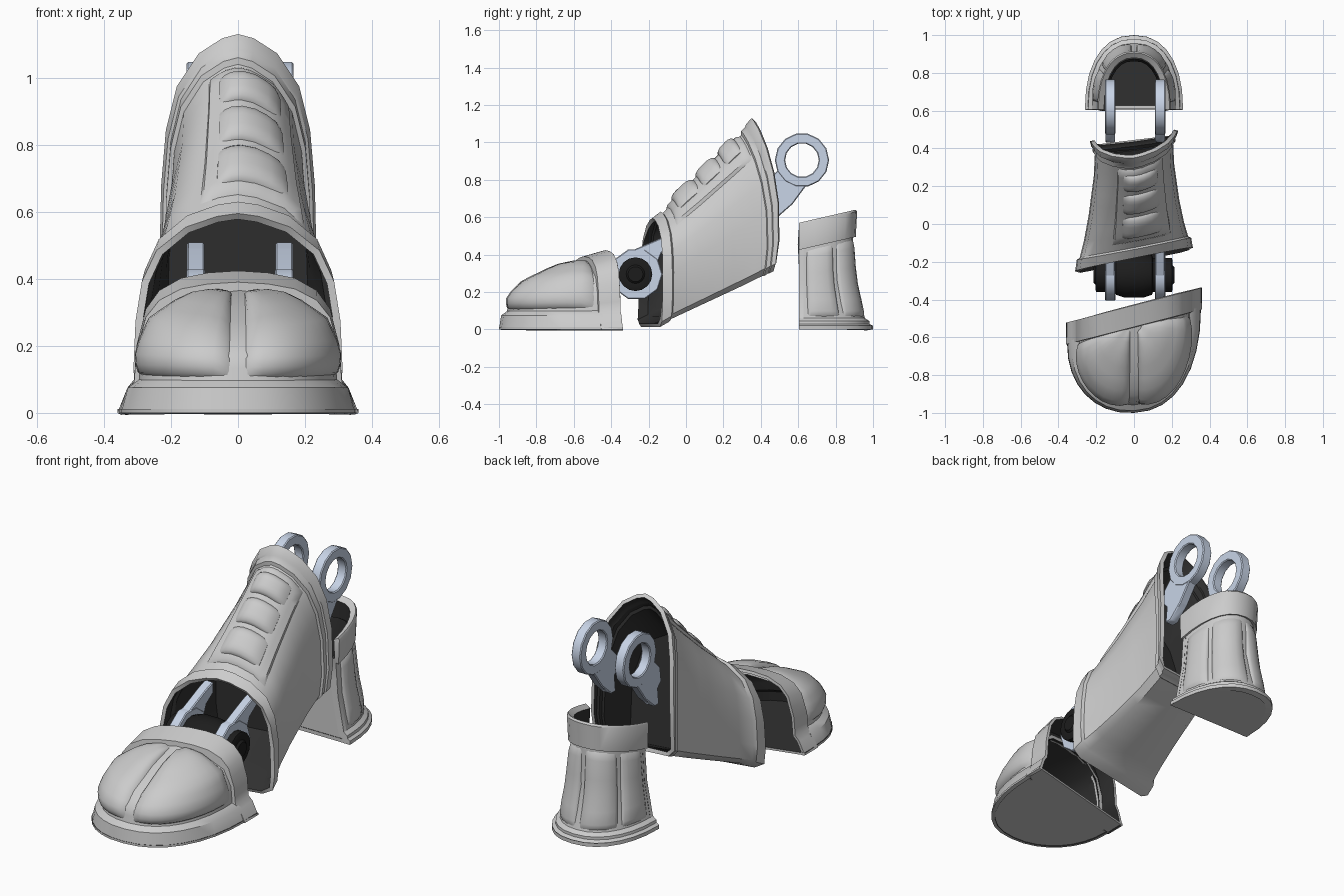
import bpy, bmesh
from math import sin, cos, pi, radians
from mathutils import Vector

if "Cube" in bpy.data.objects:
    bpy.data.objects.remove(bpy.data.objects["Cube"])


def material(name, rgb):
    m = bpy.data.materials.new(name)
    m.diffuse_color = (*rgb, 1)
    m.use_nodes = True
    m.node_tree.nodes["Principled BSDF"].inputs["Base Color"].default_value = m.diffuse_color
    return m


DARK = material("dark_lining", (0.03, 0.03, 0.03))
BLACK = material("black_rubber", (0.012, 0.012, 0.012))
STEEL = material("blue_steel", (0.58, 0.66, 0.8))


def interp(rows, t):
    """Piecewise linear lookup; each row is (t, values...)."""
    for a, b in zip(rows, rows[1:]):
        if t <= b[0] or b is rows[-1]:
            k = (t - a[0]) / (b[0] - a[0])
            return [p + (q - p) * k for p, q in zip(a[1:], b[1:])]


def span(a, b, n):
    return [a + (b - a) * i / n for i in range(n + 1)]


def finish(name, bm, mats=(), thick=0, angle=38):
    me = bpy.data.meshes.new(name)
    bm.to_mesh(me)
    bm.free()
    ob = bpy.data.objects.new(name, me)
    bpy.context.collection.objects.link(ob)
    for m in mats:
        me.materials.append(m)
    if thick:
        mod = ob.modifiers.new("wall", 'SOLIDIFY')
        mod.thickness, mod.offset, mod.material_offset = thick, -1, 1
        bpy.context.view_layer.objects.active = ob
        bpy.ops.object.modifier_apply(modifier=mod.name)
    ob.data.shade_smooth()
    ob.data.set_sharp_from_angle(angle=radians(angle))
    return ob


def grid(name, f, us, vs, centre=None, mats=(), thick=0):
    """Surface f(u, v) sampled on a grid, facing away from centre."""
    bm = bmesh.new()
    rows = [[bm.verts.new(f(u, v)) for v in vs] for u in us]
    for r, s in zip(rows, rows[1:]):
        for j in range(len(vs) - 1):
            bm.faces.new((r[j], r[j + 1], s[j + 1], s[j]))
    bmesh.ops.remove_doubles(bm, verts=bm.verts, dist=1e-4)
    bm.normal_update()
    if centre is None:
        bmesh.ops.recalc_face_normals(bm, faces=bm.faces)
    elif sum(fc.normal.dot(fc.calc_center_median() - centre) * fc.calc_area() for fc in bm.faces) < 0:
        bmesh.ops.reverse_faces(bm, faces=bm.faces)
    return finish(name, bm, mats, thick)


def pillow(name, f, u0, u1, v0, v1, h, centre, n=10, sink=0.008, power=0.5, squash=None):
    """Padded panel that bulges from the surface f between the given limits."""
    def g(a, b):
        u, v, e = u0 + (u1 - u0) * a, v0 + (v1 - v0) * b, 1e-3
        p = f(u, v)
        nrm = (f(u + e, v) - f(u - e, v)).cross(f(u, v + e) - f(u, v - e)).normalized()
        if nrm.dot(p - centre) < 0:
            nrm.negate()
        bump = max(0, (1 - (2 * a - 1) ** 4) * (1 - (2 * b - 1) ** 4)) ** power
        p = p + nrm * (h * bump - sink)
        return squash(p) if squash else p
    ts = [0, 0.03] + span(0.1, 0.9, n - 4) + [0.97, 1]
    return grid(name, g, ts, ts, centre)


def prism(name, pts, push, mats=(), bevel=0):
    bm = bmesh.new()
    face = bm.faces.new([bm.verts.new(p) for p in pts])
    top = bmesh.ops.extrude_face_region(bm, geom=[face])['geom']
    bmesh.ops.translate(bm, verts=[v for v in top if isinstance(v, bmesh.types.BMVert)], vec=push)
    bmesh.ops.recalc_face_normals(bm, faces=bm.faces)
    if bevel:
        bmesh.ops.bevel(bm, geom=bm.edges[:], offset=bevel, segments=1, affect='EDGES')
    if len(mats) > 1:                       # lining colour on the upper side
        bm.normal_update()
        for fc in bm.faces:
            fc.material_index = int(fc.normal.z > .5)
    return finish(name, bm, mats)


def soft(x, k=0.9):
    return (1 if x >= 0 else -1) * abs(x) ** k


SHELL = (None, DARK)

# Toe cap: dome, raised rear band, padded panels, floor
TOE = [(0, 1, 0, 1, 0), (.15, .93, .075, .975, .075), (.2, .83, .1, .91, .097),
       (.4, .81, .19, .88, .17), (.6, .71, .28, .73, .235), (.8, .42, .345, .38, .315), (1, 0, .37, 0, .37)]
BAND = [(0, .36, 0), (.15, .33, .075), (.2, .31, .1), (.4, .303, .2), (.6, .275, .31),
        (.7, .235, .365), (.8, .17, .402), (.9, .09, .418), (1, 0, .424)]
toe_mid = Vector((0, -.55, .12))


def toe(a, b):
    rs, zs, rf, zf = interp(TOE, b)
    c, s = soft(cos(pi * a)), soft(sin(pi * a))
    k = abs(s)
    r, z = rs + (rf - rs) * k, zs + (zf - zs) * k
    x = .355 * c * r
    return Vector((x, -.53 - .47 * s * r + .257 * x * (1 - .8 * k), z))


def toe_band(a, c):
    x, z = interp(BAND, 1 - abs(c))         # c runs side to side, 0 on top
    x *= (1 if c > 0 else -1) * (1 if a >= 0 else .86)
    z *= (.92 + .08 * a) if a >= 0 else .8  # a < 0 turns the front lip inward
    return Vector((x, -.545 + .115 * a + .257 * x, z))


LEVELS = [0, .15, .2, .3, .4, .5, .6, .7, .8, .9, 1]
grid("toe_cap", toe, span(0, 1, 16), LEVELS, toe_mid, SHELL, .02)
grid("toe_band", toe_band, [-.05, 0, .5, 1], [b - 1 for b in LEVELS] + [1 - b for b in LEVELS[-2::-1]], toe_mid, SHELL, .015)
for side, a0, a1 in ((1, .015, .5), (-1, .5, .985)):
    pillow("toe_panel", toe, a0, a1, .23, .97, .038, toe_mid, 12,
           squash=lambda p, s=side: Vector((s * (.018 + abs(p.x) * .94), p.y, p.z)))
prism("toe_floor", [toe(a, 0) for a in span(0, 1, 16)] + [toe_band(1, -1), toe_band(1, 1)], (0, 0, .012), SHELL)

# Instep shell: stations are (u, top y, top z, bottom y, bottom z, half width)
STATIONS = [(0, -.18, .595, -.19, .012, .312), (.07, -.135, .63, -.135, .042, .303),
            (.085, -.125, .62, -.125, .055, .287), (.2, -.06, .685, -.045, .09, .265),
            (.4, .035, .775, .08, .145, .24), (.7, .2, .94, .27, .23, .213),
            (.9, .295, 1.04, .39, .287, .207), (.915, .295, 1.06, .395, .285, .219),
            (.95, .318, 1.085, .418, .3, .218), (.96, .32, 1.095, .423, .3, .227), (1, .35, 1.13, .445, .31, .234)]
ARCH = [(0, 1), (.2, .985), (.5, .93), (.78, .81), (.92, .65), (.98, .45), (1, .2), (.97, .05), (.8, 0), (0, 0)]
ARCH = [(i / 9, *p) for i, p in enumerate(ARCH)]
shell_mid = Vector((0, .12, .45))


def instep(u, v):
    yt, zt, yb, zb, w = interp(STATIONS, u)
    x, h = interp(ARCH, abs(v))
    x *= w if v > 0 else -w
    bow = .062 * u * 4 * h * (1 - h)
    return Vector((x, yb + (yt - yb) * h + bow + x * (.2 - .08 * u), zb + (zt - zb) * h))


us = sorted([s[0] for s in STATIONS] + [.3, .5, .6, .8])
grid("instep_shell", instep, us, span(-1, 1, 18), shell_mid, SHELL, .022)
prism("instep_divider", [instep(.5, v) * .98 + shell_mid * .02 for v in span(-1, 1, 18)[:-1]], (0, .01, 0), (DARK,))
pillow("lace_plate", instep, .14, .885, -.19, .31, .017, shell_mid, 14, 0, .15)
for u0, u1 in ((.19, .43), (.45, .64), (.665, .84)):
    pillow("lace_pad", instep, u0, u1, -.13, .245, .04, shell_mid, 10, 0)

# Heel cup: rows are (t, half width, depth, height)
HEEL = [(0, .26, .395, 0), (.05, .26, .392, .02), (.07, .245, .375, .03), (.1, .243, .375, .045),
        (.13, .222, .352, .06), (.5, .186, .295, .25), (.75, .174, .288, .43), (.78, .19, .303, .425),
        (.97, .195, .31, .56), (1, .189, .302, .57)]
heel_mid = Vector((0, .68, .28))


def heel(a, b):
    w, d, z = interp(HEEL, b)
    s = soft(sin(pi * a), .88)
    lift = .07 * s * min(1, max(0, (b - .3) / .45))
    return Vector((w * soft(cos(pi * a), .88), .605 + d * s, z + lift))


grid("heel_cup", heel, span(0, 1, 14), sorted([r[0] for r in HEEL] + [.3, .62]), heel_mid, SHELL, .035)
for a0, a1 in ((.03, .2), (.22, .49), (.51, .78), (.8, .97)):
    pillow("heel_panel", heel, a0, a1, .14, .735, .026, heel_mid, 8)
prism("heel_floor", [heel(a, 0) for a in span(0, 1, 14)], (0, 0, .02), SHELL)
grid("heel_front", lambda a, b: heel(0, b).lerp(heel(1, b), a) + Vector((0, .003, 0)), [0, .5, 1],
     [0, .13, .5, .75], heel_mid, SHELL, .02)


# Hinge links: a ring with a flat arm, on both sides
def ring(name, x, y, z, r0, r1, half, n):
    c = .005
    sec = [(r0, c - half), (r0 + c, -half), (r1 - c, -half), (r1, c - half),
           (r1, half - c), (r1 - c, half), (r0 + c, half), (r0, half - c), (r0, c - half)]

    def f(a, i):
        r, dx = sec[i]
        return Vector((x + dx, y + r * cos(2 * pi * a), z + r * sin(2 * pi * a)))
    return grid(name, f, span(0, 1, n), range(9), None, (STEEL,))


UPPER = [(.71, .80), (.64, .765), (.57, .67), (.49, .6), (.45, .6), (.46, .69), (.43, .72), (.44, .8), (.5, .86), (.53, .83)]
LOWER = [(-.36, .38), (-.27, .43), (-.13, .49), (-.07, .51), (-.07, .45), (-.13, .41), (-.15, .36), (-.21, .38), (-.27, .4)]
for side in (-1, 1):
    x = .006 + .132 * side
    ring("ankle_ring", x, .62, .905, .09, .145, .028, 14)
    ring("ball_ring", x, -.265, .295, .08, .14, .028, 10)
    for name, pts in (("ankle_arm", UPPER), ("ball_arm", LOWER)):
        prism(name, [(x - .026, y, z) for y, z in pts], (.052, 0, 0), (STEEL,), .005)


# Axle: dark barrel between the links, stepped ends outside
def axle(a, i):
    x, r = [(-.215, 0), (-.215, .04), (-.205, .05), (-.205, .075), (-.2, .09), (-.1, .09), (-.095, .105), (-.05, .12),
            (.05, .12), (.095, .105), (.1, .09), (.2, .09), (.205, .075), (.205, .05), (.215, .04), (.215, 0)][i]
    return Vector((x, -.27 + r * cos(2 * pi * a), .295 + r * sin(2 * pi * a)))


grid("axle", axle, span(0, 1, 16), range(16), None, (BLACK,))
